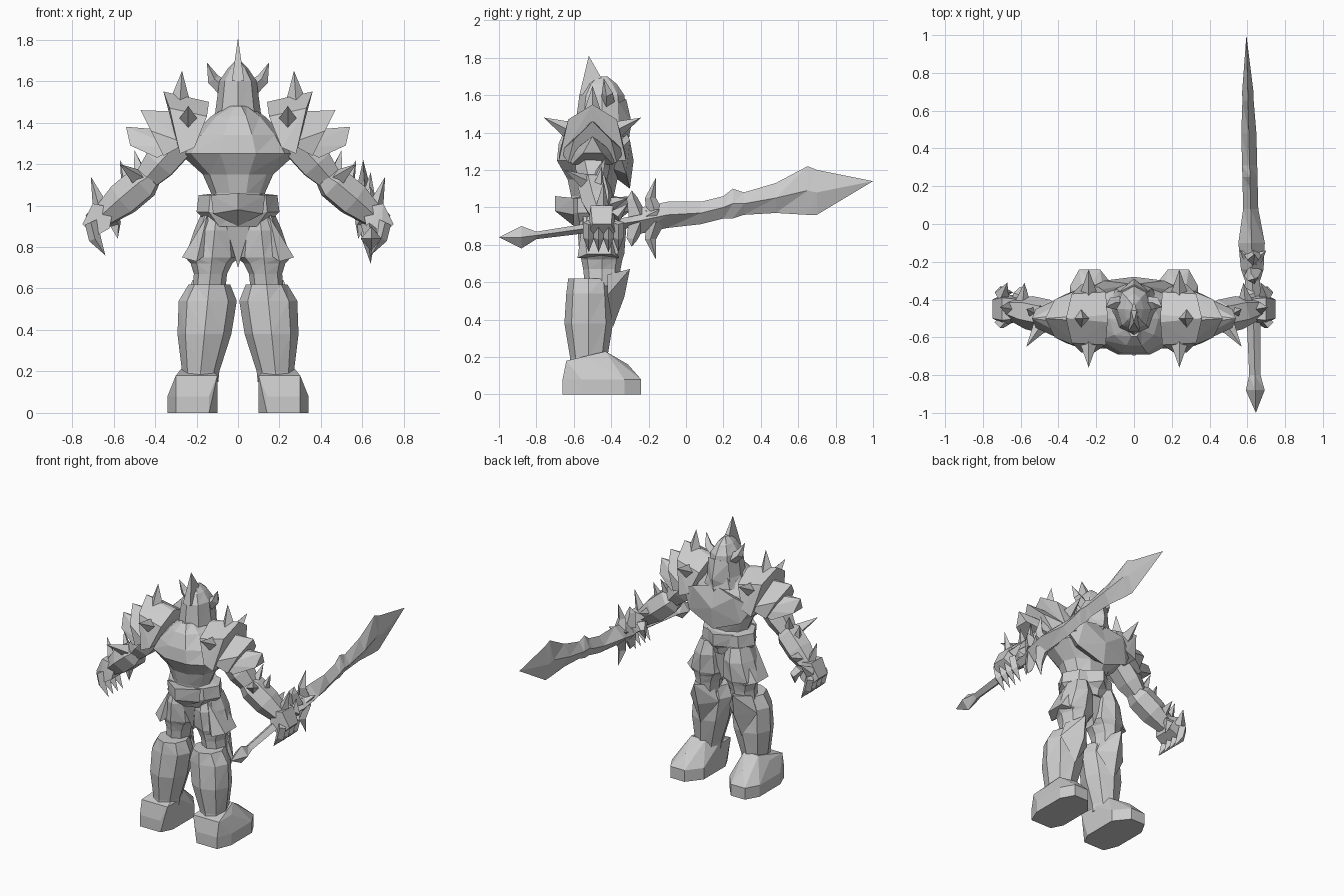
import bpy, bmesh, math
from mathutils import Vector

cube = bpy.data.objects.get("Cube")
if cube:
    bpy.data.objects.remove(cube, do_unlink=True)

grey = bpy.data.materials.new("plain_grey")
grey.use_nodes = True
grey.diffuse_color = (.6, .6, .6, 1)
grey.node_tree.nodes["Principled BSDF"].inputs["Base Color"].default_value = grey.diffuse_color

# Depth of the line through shoulders, hips and ankles
BODY = -.5
SIDES = (-1, 1)


def at(x, z, depth=0):
    """A point placed by its distance in front of the body line."""
    return Vector((x, BODY + depth, z))


def finish(name, bm, mirror):
    """Turn a bmesh into a flat shaded object, optionally mirrored left to right."""
    bmesh.ops.remove_doubles(bm, verts=bm.verts, dist=.001)
    bmesh.ops.recalc_face_normals(bm, faces=bm.faces)
    mesh = bpy.data.meshes.new(name)
    bm.to_mesh(mesh)
    bm.free()
    mesh.materials.append(grey)
    part = bpy.data.objects.new(name, mesh)
    bpy.context.collection.objects.link(part)
    if mirror:
        modifier = part.modifiers.new("Mirror", 'MIRROR')
        modifier.use_mirror_merge = False


def bridge(name, rings, mirror=False):
    """Skin a list of point rings with triangles and cap both ends."""
    bm = bmesh.new()
    loops = [[bm.verts.new(point) for point in ring] for ring in rings]
    for lower, upper in zip(loops, loops[1:]):
        for i in range(len(lower)):
            a, b, c, d = lower[i - 1], lower[i], upper[i], upper[i - 1]
            bm.faces.new((a, b, c))
            bm.faces.new((a, c, d))
    bm.faces.new(loops[0])
    bm.faces.new(loops[-1])
    finish(name, bm, mirror)


def oval(width, depth, sides):
    """Corner offsets of a regular polygon stretched to an oval."""
    angles = [math.tau * i / sides for i in range(sides)]
    return [(width * math.cos(angle), depth * math.sin(angle)) for angle in angles]


def column(name, rows, forward=0, sides=8, leg=False):
    """Stack level ovals: height, half width, half depth. Legs splay towards the floor."""
    rings = []
    for z, width, depth in rows:
        centre = .2 - z / 10 if leg else 0
        rings.append([at(centre + x, z, forward + y) for x, y in oval(width, depth, sides)])
    bridge(name, rings, leg)


def limb(name, path, radii, sides=6, mirror=True):
    """Sweep polygons of changing radius along a path."""
    turn = (path[-1] - path[0]).to_track_quat('Z', 'Y')
    rings = []
    for centre, radius in zip(path, radii):
        rings.append([centre + turn @ Vector((x, y, 0)) for x, y in oval(radius, radius, sides)])
    bridge(name, rings, mirror)


def spike(name, base, tip, radius=.05, mirror=True):
    """Straight four sided thorn."""
    limb(name, (base, tip), (radius, 0), 4, mirror)


def hull(name, points, mirror=True):
    """Faceted plate wrapped around a few corner points."""
    bm = bmesh.new()
    for point in points:
        bm.verts.new(point)
    wrapped = bmesh.ops.convex_hull(bm, input=bm.verts)
    spare = [v for v in wrapped["geom_interior"] if isinstance(v, bmesh.types.BMVert)]
    bmesh.ops.delete(bm, geom=spare, context='VERTS')
    finish(name, bm, mirror)


def front_and_back(corners):
    """Repeat corners (x, height, depth) before and behind the body line."""
    return [at(x, z, side * depth) for x, z, depth in corners for side in SIDES]


def left_and_right(corners):
    """Repeat corners (x, height, depth) on both sides of the middle."""
    return [at(side * x, z, depth) for x, z, depth in corners for side in SIDES]


# Torso and belt
column("torso", [(.96, .14, .12), (1.06, .13, .12), (1.15, .17, .14), (1.25, .28, .2),
                 (1.34, .22, .19), (1.43, .13, .15), (1.48, .05, .1)], sides=10)
column("belt", [(.9, .13, .12), (.97, .2, .14), (1.05, .19, .14), (1.06, .1, .1)], forward=.02)
for label, side in (("back", -1), ("front", 1)):
    face, rim = side * .1, side * .2
    hull(label + "_belt_plate", left_and_right([
        (.13, 1.05, face), (.12, .96, face), (0, 1.06, rim), (0, .98, rim), (0, .9, face)]), False)
hull("loin_guard", left_and_right([(.07, .95, -.07), (.07, .95, .13), (0, .7, 0), (0, .7, .1)]), False)
hull("chest_plate", [at(0, 1.4, .18), at(0, 1.25, .22), at(0, 1.1, .2), at(.2, 1.18, .18),
                     at(.27, 1.3, .14), at(.16, 1.36, .2), at(.1, 1.25, 0)])

# Helmet
column("helmet", [(1.38, .14, .15), (1.45, .11, .14), (1.6, .09, .12), (1.66, .05, .08),
                  (1.7, .01, .03)], forward=.05)
hull("visor", left_and_right([(0, 1.58, .18), (0, 1.45, .21), (0, 1.3, .18),
                              (.08, 1.56, .14), (.09, 1.4, .14)]), False)
hull("helmet_crest", left_and_right([(.03, 1.6, -.07), (.03, 1.6, .1), (.01, 1.7, -.04),
                                     (.01, 1.7, .03), (0, 1.81, -.02)]), False)
limb("horn", [at(.06, 1.56, .08), at(.12, 1.61, .08), at(.15, 1.69, .06)], (.04, .03, 0), 4)

# Layered shoulder armour
hull("shoulder_plate_top", front_and_back([
    (.14, 1.5, .02), (.36, 1.55, 0), (.15, 1.43, .14), (.33, 1.47, .13), (.21, 1.28, .18), (.28, 1.25, .18)]))
hull("shoulder_plate_middle", front_and_back([
    (.2, 1.45, .02), (.47, 1.46, 0), (.42, 1.36, .1), (.36, 1.24, .13), (.25, 1.3, .17)]))
hull("shoulder_plate_lower", front_and_back([
    (.3, 1.36, .03), (.54, 1.38, 0), (.52, 1.29, .05), (.39, 1.23, .11), (.3, 1.28, .13)]))
spike("shoulder_top_spike", at(.28, 1.5), at(.27, 1.65))
for label, side in (("back", -1), ("front", 1)):
    spike("shoulder_" + label + "_spike", at(.24, 1.41, side * .12), at(.24, 1.48, side * .26))

# Arms
elbow, wrist = at(.46, 1.11, .01), at(.65, .95, .05)
limb("upper_arm", [at(.27, 1.32), at(.38, 1.2), elbow], (.09, .09, .06))
limb("forearm", [at(.42, 1.14), elbow, elbow.lerp(wrist, .5), wrist], (.06, .09, .09, .06))
spike("elbow_spike", elbow, at(.57, 1.2, -.15), .06)
spike("forearm_spike", elbow, at(.5, 1.27, .07))
spike("forearm_outer_spike", elbow.lerp(wrist, .3), at(.57, 1.22, .05))
spike("wrist_spike", wrist, at(.71, 1.14, .06))
spike("wrist_front_spike", elbow.lerp(wrist, .7), at(.58, 1.05, .19), .06)

# Hands with clawed fingers
hull("palm", [wrist + Vector((x, side * depth, z))
              for x, z, depth in ((-.05, .04, .05), (.05, .06, .06), (.1, -.04, .05), (.04, -.1, .08), (-.03, -.06, .07))
              for side in SIDES])
for i in range(4):
    depth = i / 19 - .02
    limb("finger_" + "abcd"[i], [at(.71, .92, depth), at(.69, .84, depth), at(.64, .76, depth)],
         (.03, .03, 0), 4)
limb("thumb", [at(.62, .95, .1), at(.59, .91, .14), at(.58, .84, .12)], (.04, .03, 0), 4)
spike("knuckle_spike", at(.7, .95, .12), at(.67, 1.02, .19), .04)

# Legs with flared hip armour
column("thigh", [(.58, .08, .09), (.67, .08, .1), (.72, .1, .11), (.75, .13, .12),
                 (.88, .1, .13), (.97, .07, .1)], forward=.05, leg=True)
hull("hip_guard", [at(.15, .95, -.05), at(.14, .95, .1), at(.27, .75, -.03), at(.27, .75, .1),
                   at(.2, .73, -.08), at(.2, .73, .14), at(.1, .8, 0)])
column("shin", [(.15, .09, .1), (.2, .09, .1), (.38, .13, .13), (.54, .14, .12), (.62, .1, .11)],
       forward=-.02, leg=True)
hull("knee_guard", [at(.15, .67, .2), at(.14, .52, .17), at(.16, .36, .11)]
     + [at(.15 + side * x, z, .08) for x, z in ((.11, .53), (.07, .64)) for side in SIDES])
outline = [(.14, -.16), (.3, -.16), (.34, -.06), (.34, .17), (.29, .26), (.18, .26), (.1, .16), (.1, -.08)]
hull("boot", [at(x, z, depth) for x, depth in outline for z in (0, .08)]
     + [at(x, .18, depth) for x in (.1, .3) for depth in (-.14, 0)]
     + [at(x, .23, .07) for x in (.15, .26)] + [at(.22, .16, .19)])

# Sword: position along its length, middle height, half height, half thickness
stations = [
    (-1, .84, 0, 0), (-.88, .84, .06, .05), (-.8, .85, .02, .03), (-.3, .92, .03, .04),
    (-.24, .93, .07, .06), (-.1, .96, .07, .07), (.08, .97, .06, .04), (.2, 1, .06, .04),
    (.25, 1.02, .08, .04), (.31, 1.02, .06, .04), (.48, 1.05, .08, .04),
    (.65, 1.09, .13, .03), (.7, 1.08, .12, .03), (1, 1.14, 0, 0)]
rings = []
for y, middle, high, thick in stations:
    section = oval(thick, high, 4)
    rings.append([(.62 - y / 40 + x, y, middle + z) for x, z in section])
bridge("sword", rings)

# Thorned sword guard
hilt = at(.63, .94, .3)
for label, start, end, reach in (("rear", -.06, -.09, .15), ("fore", .04, .04, .22)):
    for edge, side in (("upper", 1), ("lower", -1)):
        root = hilt + Vector((0, start, side * .02))
        bend = hilt + Vector((0, start - .03, side * .11))
        tip = hilt + Vector((.01, end, side * reach))
        limb(label + "_" + edge + "_thorn", [root, bend, tip], (.05, .03, 0), 4, False)
for label, side in (("inner", -1), ("outer", 1)):
    spike(label + "_guard_barb", hilt, hilt + Vector((side * .07, .06, .05)), mirror=False)
